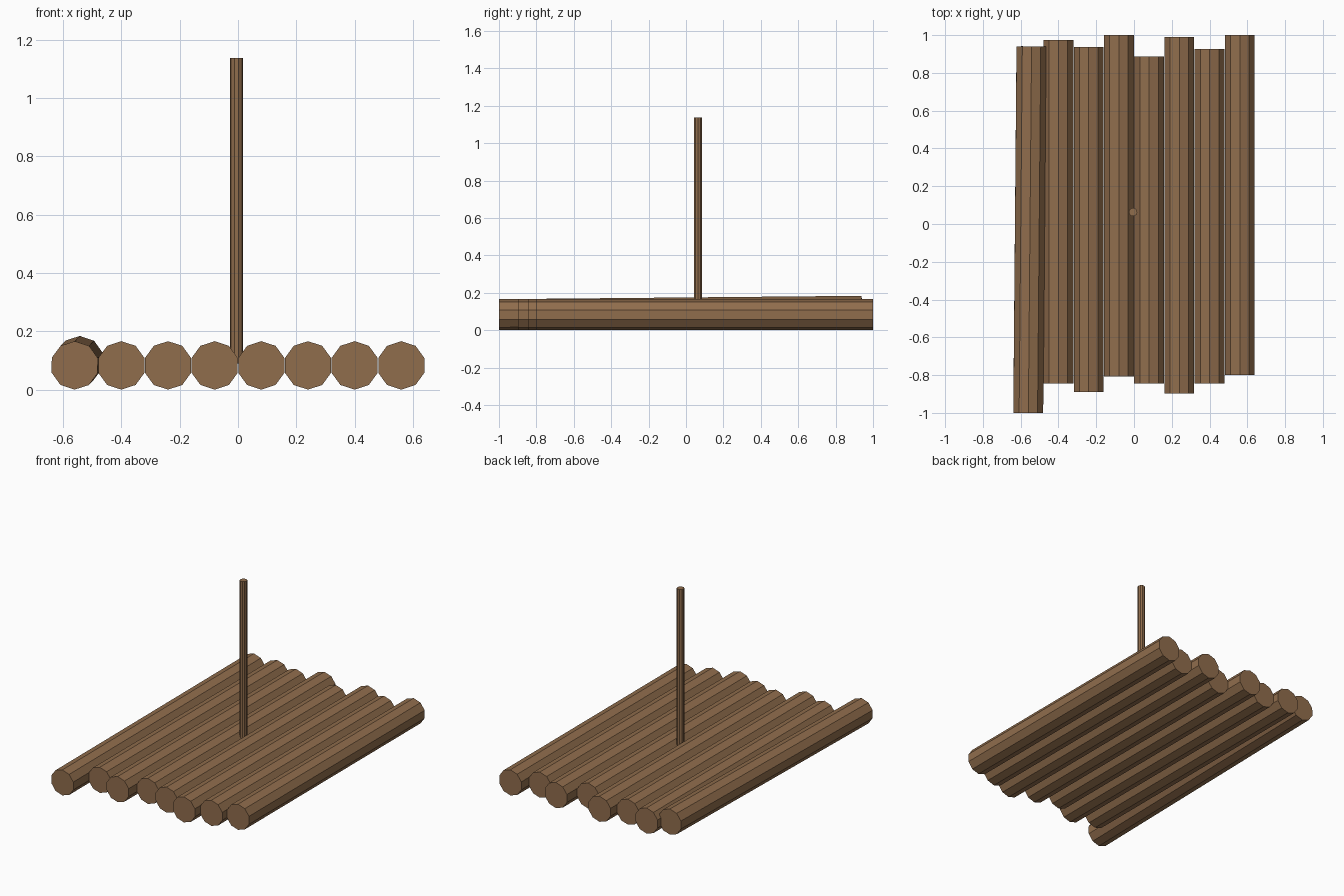
import bpy
from math import pi
from mathutils import Vector, Matrix

cube = bpy.data.objects.get("Cube")
if cube:
    bpy.data.objects.remove(cube, do_unlink=True)

wood = bpy.data.materials.new("brown_wood")
wood.use_nodes = True
wood.diffuse_color = (0.28, 0.153, 0.073, 1)
wood.node_tree.nodes["Principled BSDF"].inputs["Base Color"].default_value = wood.diffuse_color

SIDES = 10


def pole(name, start, end, radius, roll=0.0):
    """Ten-sided flat-shaded pole running from start to end."""
    start, end = Vector(start), Vector(end)
    axis = end - start
    bpy.ops.mesh.primitive_cylinder_add(vertices=SIDES, radius=radius, depth=axis.length)
    obj = bpy.context.object
    obj.name = name
    turn = Vector((0, 0, 1)).rotation_difference(axis).to_matrix().to_4x4()
    obj.matrix_world = (Matrix.Translation((start + end) / 2) @ turn
                        @ Matrix.Rotation(roll, 4, "Z"))
    obj.data.materials.append(wood)
    return obj


# Deck logs: front and back ends, with a ridge line along the top
R = 0.083
SPACING = 0.16
ends = [(-1.0, 0.94), (-0.845, 0.975), (-0.89, 0.937), (-0.808, 1.0),
        (-0.845, 0.888), (-0.897, 0.99), (-0.845, 0.926), (-0.80, 1.0)]
for i, (front, back) in enumerate(ends):
    x = (i - 3.5) * SPACING
    # The outermost log lies slightly askew, with its back end raised
    dx, dz = (0.017, 0.018) if i == 0 else (0, 0)
    pole(f"deck_log_{i + 1}", (x, front, R), (x + dx, back, R + dz), R)

# Mast standing in the groove between the middle logs
pole("mast", (-0.005, 0.063, 0.09), (-0.005, 0.063, 1.138), 0.0225, pi / SIDES)
